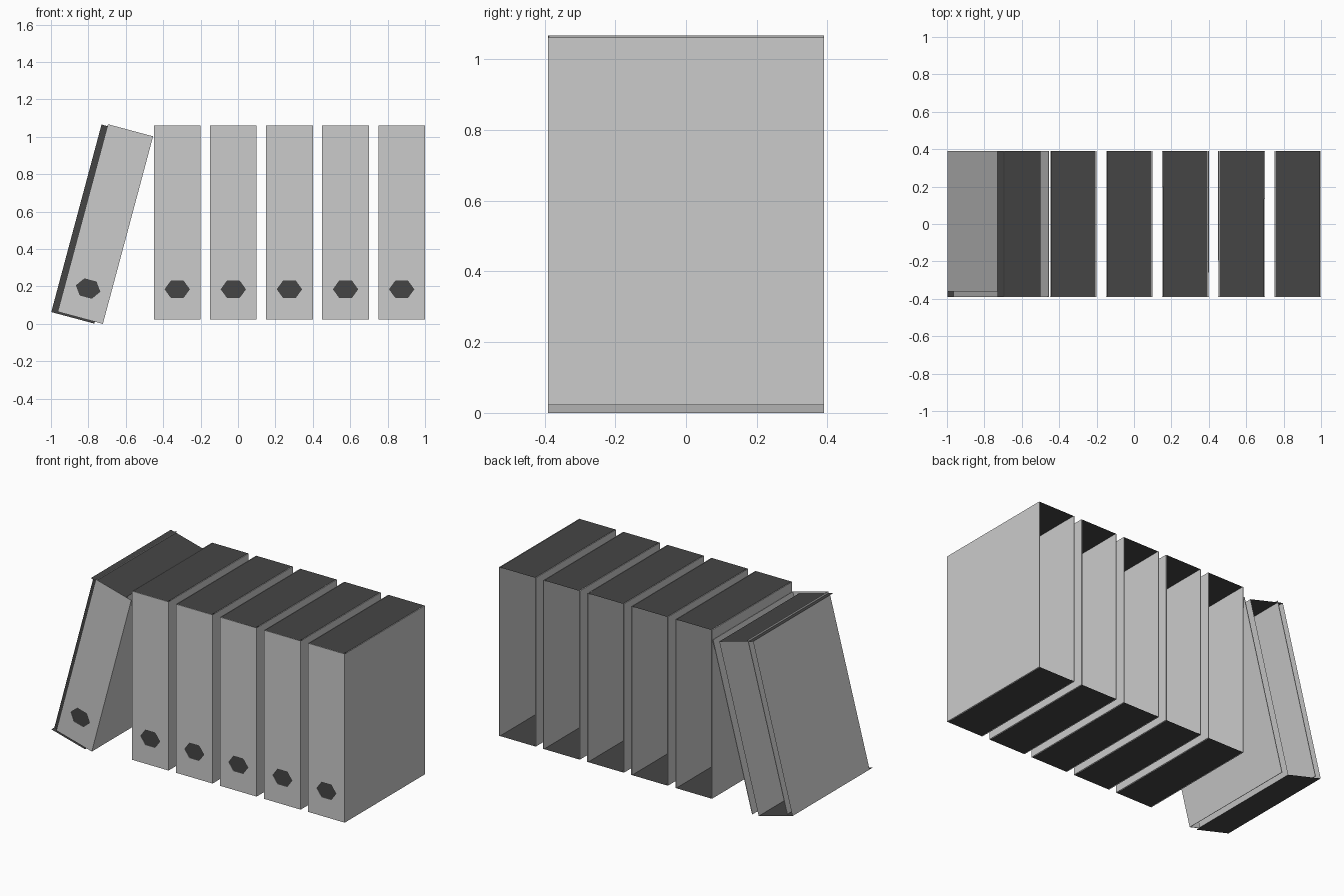
import bpy, bmesh, math
from mathutils import Vector

if "Cube" in bpy.data.objects:
    bpy.data.objects.remove(bpy.data.objects["Cube"])

W, D, H = 0.125, 0.39, 0.519       # half width, depth, height of a sleeve
IW, FRONT = 0.119, -0.36           # half width and recessed front of the inner file
TILT = math.radians(15)

dark = bpy.data.materials.new("dark_board")
dark.diffuse_color = (0.06, 0.06, 0.06, 1)
dark.use_nodes = True
dark.node_tree.nodes["Principled BSDF"].inputs["Base Color"].default_value = dark.diffuse_color
grey = bpy.data.materials.new("grey_board")
grey.diffuse_color = (0.8, 0.8, 0.8, 1)
grey.use_nodes = True
grey.node_tree.nodes["Principled BSDF"].inputs["Base Color"].default_value = grey.diffuse_color


def finish(bm, name):
    me = bpy.data.meshes.new(name)
    bm.normal_update()
    bm.to_mesh(me)
    bm.free()
    return me


def loop_edges(bm, verts):
    return [bm.edges.new((verts[i], verts[(i + 1) % len(verts)])) for i in range(len(verts))]


# Sleeve: spine with a hexagonal finger hole plus two side covers
def sleeve_mesh():
    bm = bmesh.new()
    rect = [bm.verts.new((x, -D, z)) for x, z in ((-W, -H), (W, -H), (W, H), (-W, H))]
    hole = [bm.verts.new((0.065 * math.cos(i * math.pi / 3), -D,
                          -0.357 + 0.052 * math.sin(i * math.pi / 3))) for i in range(6)]
    edges = loop_edges(bm, rect) + loop_edges(bm, hole)
    bmesh.ops.triangle_fill(bm, edges=edges, use_beauty=True, normal=Vector((0, -1, 0)))
    back = [bm.verts.new((v.co.x, D, v.co.z)) for v in rect]
    bm.faces.new((rect[1], back[1], back[2], rect[2]))
    bm.faces.new((back[0], rect[0], rect[3], back[3]))
    bmesh.ops.recalc_face_normals(bm, faces=bm.faces[:])
    return finish(bm, "sleeve")


# Inner file: grey sides, dark top, bottom and recessed front, open at the back
def inner_mesh():
    bm = bmesh.new()

    def quad(points, mat):
        bm.faces.new([bm.verts.new(p) for p in points]).material_index = mat

    quad([(-IW, -D, H), (IW, -D, H), (IW, D, H), (-IW, D, H)], 1)
    quad([(-IW, D, -H), (IW, D, -H), (IW, -D, -H), (-IW, -D, -H)], 1)
    quad([(-IW, FRONT, -H), (IW, FRONT, -H), (IW, FRONT, H), (-IW, FRONT, H)], 1)
    quad([(IW, FRONT, -H), (IW, D, -H), (IW, D, H), (IW, FRONT, H)], 0)
    quad([(-IW, D, -H), (-IW, FRONT, -H), (-IW, FRONT, H), (-IW, D, H)], 0)
    me = finish(bm, "inner_file")
    me.materials.append(grey)
    me.materials.append(dark)
    return me


sleeve, inner = sleeve_mesh(), inner_mesh()


def place(name, mesh, x, z, tilt=0.0):
    ob = bpy.data.objects.new(name, mesh)
    ob.location = (x, 0, z)
    ob.rotation_euler = (0, tilt, 0)
    bpy.context.collection.objects.link(ob)
    return ob


def binder(i, x, z, tilt=0.0, slide=0.0):
    ob = place(f"binder_sleeve_{i}", sleeve, x, z, tilt)
    mod = ob.modifiers.new("thickness", "SOLIDIFY")
    mod.thickness = 0.004
    mod.offset = -1
    place(f"binder_inner_file_{i}", inner, x - slide, z, tilt)


# Five upright binders and one leaning against them
for i in range(5):
    binder(i + 1, -0.325 + 0.3 * i, 0.542)
binder(6, -0.709, 0.5337, TILT, 0.04)
